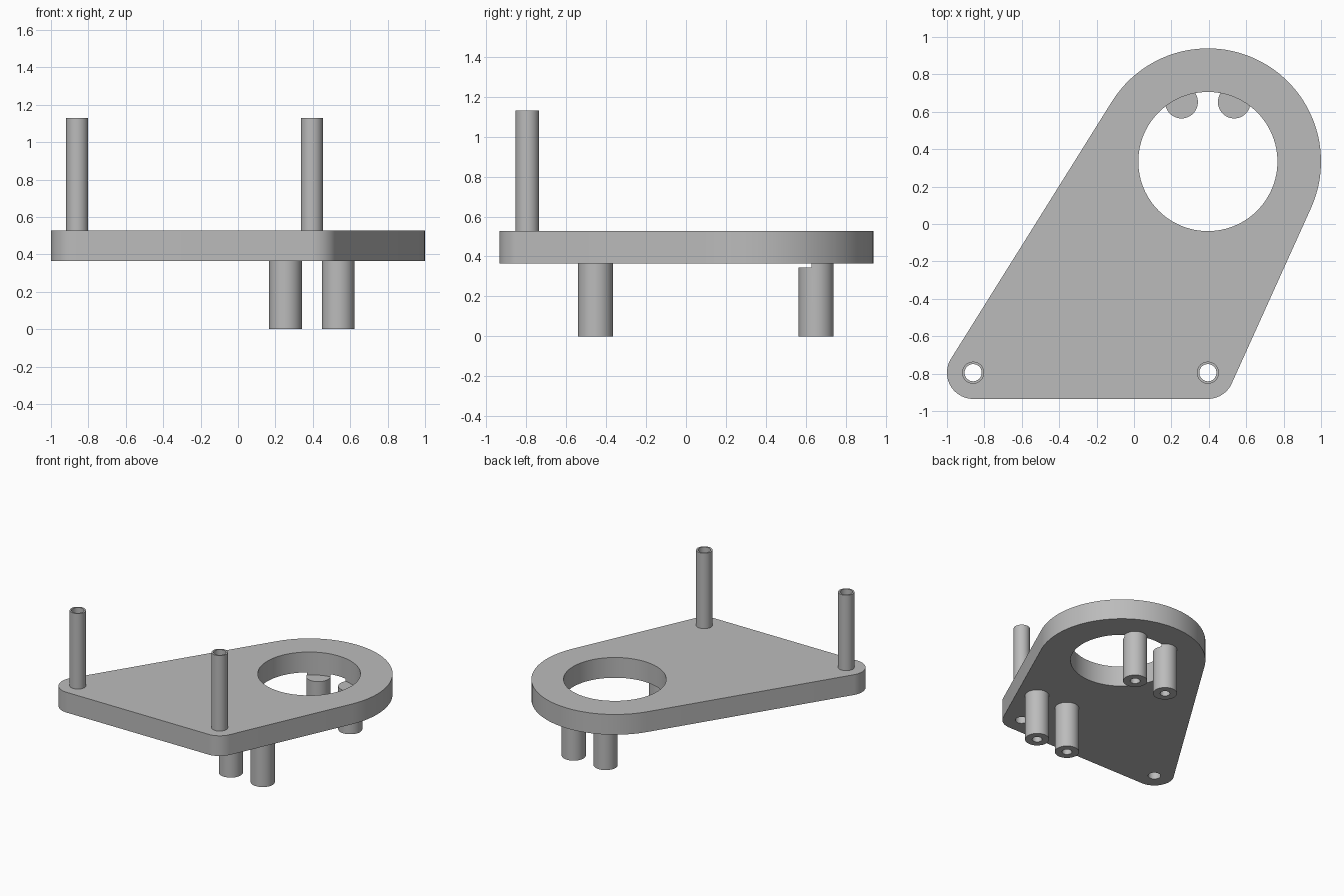
import bpy, bmesh, math
from mathutils import Vector

old = bpy.data.objects.get("Cube")
if old:
    bpy.data.objects.remove(old, do_unlink=True)

grey = bpy.data.materials.new("plain grey")
grey.use_nodes = True
COLOUR = (0.5, 0.5, 0.5, 1)
grey.diffuse_color = COLOUR
grey.node_tree.nodes["Principled BSDF"].inputs["Base Color"].default_value = COLOUR

BOTTOM, TOP = 0.365, 0.527
RING = (0.395, 0.334)
HOLE_R = 0.372
FRONT_Y = -0.795
PIN_X = (-0.86, 0.395)


def extrude(name, outline, z0, z1):
    """Prism from a counter-clockwise outline."""
    bm = bmesh.new()
    face = bm.faces.new([bm.verts.new((x, y, z0)) for x, y in outline])
    up = bmesh.ops.extrude_face_region(bm, geom=[face])["geom"]
    bmesh.ops.translate(bm, vec=(0, 0, z1 - z0),
                        verts=[v for v in up if isinstance(v, bmesh.types.BMVert)])
    bmesh.ops.recalc_face_normals(bm, faces=bm.faces)
    mesh = bpy.data.meshes.new(name)
    bm.to_mesh(mesh)
    bm.free()
    mesh.materials.append(grey)
    obj = bpy.data.objects.new(name, mesh)
    bpy.context.collection.objects.link(obj)
    return obj


def cylinder(name, centre, radius, z0, z1, sides=48):
    steps = [2 * math.pi * i / sides for i in range(sides)]
    return extrude(name, [(centre[0] + radius * math.cos(a),
                           centre[1] + radius * math.sin(a)) for a in steps], z0, z1)


def cut(obj, cutter):
    mod = obj.modifiers.new("cut", "BOOLEAN")
    mod.operation = "DIFFERENCE"
    mod.solver = "EXACT"
    mod.object = cutter
    cutter.hide_render = True
    cutter.hide_set(True)


def belt(circles, sides=96):
    """Outline of a taut belt around circles listed counter-clockwise."""
    normals = []
    for (c1, r1), (c2, r2) in zip(circles, circles[1:] + circles[:1]):
        d = Vector(c2) - Vector(c1)
        normals.append(math.atan2(d.y, d.x) - math.acos((r1 - r2) / d.length))
    points = []
    for i, (c, r) in enumerate(circles):
        start = normals[i - 1]
        sweep = (normals[i] - start) % (2 * math.pi)
        n = max(8, round(sides * sweep / (2 * math.pi)))
        for k in range(n + 1):
            a = start + sweep * k / n
            points.append((c[0] + r * math.cos(a), c[1] + r * math.sin(a)))
    return points


# Mounting plate with its large round opening
corners = [((x, FRONT_Y), 0.14) for x in PIN_X]
plate = extrude("plate", belt(corners + [(RING, 0.605)]), BOTTOM, TOP)
ring_cutter = cylinder("opening_cutter", RING, HOLE_R, 0.345, 0.7, 96)
cut(plate, ring_cutter)
parts = [plate]

# Hollow pins on top, with bores through the plate
for side, x in zip(("right", "left"), PIN_X):
    bore = cylinder(side + "_bore_cutter", (x, FRONT_Y), 0.046, 0.2, 1.3)
    pin = cylinder(side + "_pin", (x, FRONT_Y), 0.059, TOP, 1.13)
    cut(pin, bore)
    cut(plate, bore)
    parts.append(pin)

# Standoffs below with blind screw holes; the opening trims the back pair
for row, y in (("front", -0.453), ("back", 0.652)):
    for side, x in (("right", 0.254), ("left", 0.536)):
        name = f"{row}_{side}_standoff"
        leg = cylinder(name, (x, y), 0.0875, 0, BOTTOM)
        cut(leg, cylinder(name + "_hole_cutter", (x, y), 0.036, -0.1, 0.28))
        if row == "back":
            cut(leg, ring_cutter)
        parts.append(leg)

# Smooth the round walls, keep the rims sharp
bpy.ops.object.select_all(action="DESELECT")
for obj in parts:
    bpy.context.view_layer.objects.active = obj
    obj.select_set(True)
    for mod in list(obj.modifiers):
        bpy.ops.object.modifier_apply(modifier=mod.name)
    bpy.ops.object.shade_smooth_by_angle(angle=math.radians(30))
    obj.select_set(False)

# Cutters are no longer needed
for obj in [o for o in bpy.data.objects if "_cutter" in o.name]:
    bpy.data.objects.remove(obj, do_unlink=True)
